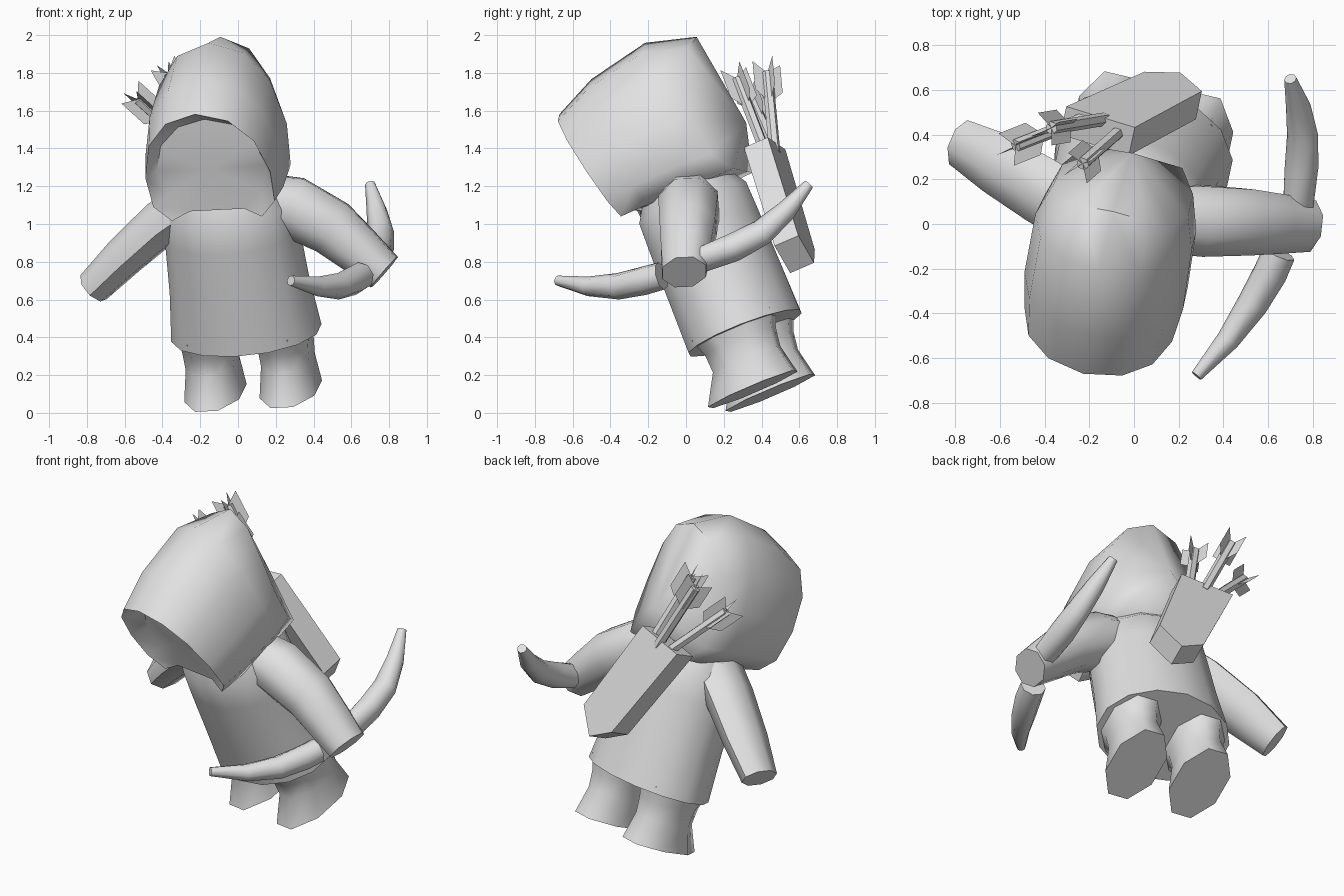
import bpy, bmesh, math
from mathutils import Matrix, Vector

if "Cube" in bpy.data.objects:
    bpy.data.objects.remove(bpy.data.objects["Cube"])

grey = bpy.data.materials.new("plain_grey")
grey.diffuse_color = (0.76, 0.76, 0.76, 1)
grey.use_nodes = True
grey.node_tree.nodes["Principled BSDF"].inputs["Base Color"].default_value = grey.diffuse_color

# the figure leans forward, turns a little and tips sideways
LEAN = (Matrix.Translation((0.08, 0.40, 0.115))
        @ Matrix.Rotation(math.radians(-12), 4, 'Z')
        @ Matrix.Rotation(math.radians(23), 4, 'X')
        @ Matrix.Rotation(math.radians(-3), 4, 'Y'))
DEPTH = (LEAN.to_3x3() @ Vector((0, 1, 0))).normalized()


def make(name, verts, faces, matrix=None, angle=50):
    me = bpy.data.meshes.new(name)
    me.from_pydata([tuple(v) for v in verts], [], faces)
    if matrix:
        me.transform(matrix)
    bm = bmesh.new()
    bm.from_mesh(me)
    bmesh.ops.recalc_face_normals(bm, faces=bm.faces)
    bm.to_mesh(me)
    bm.free()
    me.materials.append(grey)
    ob = bpy.data.objects.new(name, me)
    bpy.context.collection.objects.link(ob)
    if angle:
        bpy.ops.object.select_all(action='DESELECT')
        ob.select_set(True)
        bpy.context.view_layer.objects.active = ob
        bpy.ops.object.shade_smooth_by_angle(angle=math.radians(angle))
    return ob


def bridge(count, n):
    """Quads joining closed rings of n points."""
    return [(r * n + i, r * n + (i + 1) % n, (r + 1) * n + (i + 1) % n, (r + 1) * n + i)
            for r in range(count - 1) for i in range(n)]


def loft(name, rings, matrix=None, angle=50):
    n = len(rings[0])
    last = (len(rings) - 1) * n
    faces = bridge(len(rings), n) + [tuple(range(n)), tuple(range(last, last + n))]
    return make(name, [p for r in rings for p in r], faces, matrix, angle)


def oval(cx, cy, z, w, d, n):
    return [(cx + w * math.cos(2 * math.pi * (i + 0.5) / n),
             cy + d * math.sin(2 * math.pi * (i + 0.5) / n), z) for i in range(n)]


def tube(name, path, n=8):
    """Path entries: x, y, z, thin radius, radius along the body's depth."""
    pts = [Vector(p[:3]) for p in path]
    rings = []
    for k, p in enumerate(path):
        t = (pts[min(k + 1, len(pts) - 1)] - pts[max(k - 1, 0)]).normalized()
        side = t.cross(DEPTH).normalized()
        wide = side.cross(t)
        rings.append([pts[k] + side * p[3] * math.cos(2 * math.pi * i / n)
                      + wide * p[4] * math.sin(2 * math.pi * i / n) for i in range(n)])
    return loft(name, rings)


# tunic
loft("tunic", [oval(0, 0.035, z, w, d, 14) for z, w, d in (
    (0.32, 0.405, 0.32), (0.60, 0.375, 0.318), (0.90, 0.36, 0.315),
    (1.06, 0.35, 0.31), (1.20, 0.28, 0.22))], LEAN)

# legs with flared soles, spreading again under the hem
for side, name in ((-1, "right_leg"), (1, "left_leg")):
    x = side * 0.205
    loft(name, [oval(x, cy, z, w, d, 8) for z, cy, w, d in (
        (0, 0, 0.162, 0.268), (0.16, 0.03, 0.142, 0.2),
        (0.26, 0.035, 0.148, 0.21), (0.36, 0.035, 0.175, 0.25))], LEAN, 70)

# hood: arch sections from the rim back to a bulging rear
half = [(0.72, 0), (0.97, 0.14), (1, 0.42), (0.84, 0.72), (0.5, 0.92)]
arch = half + [(0, 1)] + [(-x, t) for x, t in reversed(half)]
HEM = 1.12
verts = []
for y, cx, top, w, tilt, bulge in (
        (-0.45, 0.015, 1.785, 0.34, 0.15, 0), (-0.22, 0.01, 1.89, 0.365, 0.07, 0),
        (0.12, 0, 1.955, 0.36, 0, 0), (0.43, 0, 1.875, 0.31, 0, 0.15)):
    verts += [(cx + x * w, y + tilt * (1 - t) - bulge * x * x - (0.04 * t if bulge else 0),
               HEM + t * (top - HEM)) for x, t in arch]
n = len(arch)
faces = bridge(4, n)
faces.pop(n - 1)  # gap between the front flaps
verts.append((0, 0.465, 1.35))
faces += [(3 * n + i, 3 * n + (i + 1) % n, 4 * n) for i in range(n)]

# face set into the hood opening, joined to the rim
f0 = len(verts)
for i in range(n):
    a = math.radians(-60 + 30 * i)
    verts.append((0.015 + 0.295 * math.cos(a), -0.27, 1.40 + 0.28 * math.sin(a)))
verts.append((0.015, -0.29, 1.40))
faces += [(i, i + 1, f0 + i + 1, f0 + i) for i in range(n - 1)]
faces += [(f0 + i, f0 + (i + 1) % n, f0 + n) for i in range(n)]
faces += [(0, f0, n), (n - 1, 2 * n - 1, f0 + n - 1), (f0, f0 + n - 1, 2 * n - 1, n)]
make("hood", verts, faces, LEAN, 60)

# arms
tube("left_arm", [(0.08, 0.02, 1.14, 0.14, 0.16), (0.29, 0.015, 1.09, 0.175, 0.17),
                  (0.50, 0.01, 0.98, 0.16, 0.16), (0.64, 0.0, 0.86, 0.135, 0.145),
                  (0.775, -0.01, 0.745, 0.108, 0.128)])
tube("right_arm", [(-0.20, 0.02, 1.15, 0.13, 0.17), (-0.40, 0.14, 1.01, 0.125, 0.17),
                   (-0.60, 0.26, 0.83, 0.112, 0.157), (-0.765, 0.355, 0.665, 0.095, 0.12)])

# bow limbs on both sides of the left hand
tube("lower_bow_limb", [(0.65, -0.13, 0.725, 0.075, 0.075), (0.61, -0.22, 0.70, 0.077, 0.077),
                        (0.53, -0.36, 0.67, 0.07, 0.07), (0.42, -0.52, 0.67, 0.052, 0.052),
                        (0.28, -0.68, 0.70, 0.027, 0.027)])
tube("upper_bow_limb", [(0.735, 0.08, 0.81, 0.072, 0.072), (0.75, 0.25, 0.875, 0.076, 0.076),
                        (0.755, 0.40, 0.955, 0.07, 0.07), (0.735, 0.53, 1.07, 0.055, 0.055),
                        (0.70, 0.65, 1.21, 0.028, 0.028)])

# quiver slung across the back
outline = [(-0.34, 1.18), (-0.017, 1.234), (0.213, 0.655), (0.094, 0.505), (-0.06, 0.588)]
loft("quiver", [[(x, y, z) for x, z in outline] for y in (0.40, 0.54)], LEAN, 0)

# arrows: shaft and crossed feather vanes
arrows = (((-0.20, 0.48, 1.36), (-0.53, 0.35, 1.66)),
          ((-0.13, 0.47, 1.38), (-0.37, 0.43, 1.80)),
          ((-0.06, 0.42, 1.38), (-0.23, 0.27, 1.77)))
for k, (a, b) in enumerate(arrows):
    tube(f"arrow_shaft_{k + 1}", [(*a, 0.03, 0.03), (*b, 0.03, 0.03)], 6)
    a, b = Vector(a), Vector(b)
    t = (b - a).normalized()
    u = t.cross(DEPTH).normalized()
    v = u.cross(t)
    verts, faces = [], []
    for d in (u + v, u - v, -u - v, v - u):
        d = d.normalized() * 0.08
        i = len(verts)
        verts += [b - t * 0.18, b - t * 0.11 + d, b + t * 0.06 + d, b]
        faces.append((i, i + 1, i + 2, i + 3))
    make(f"arrow_feathers_{k + 1}", verts, faces, angle=0)
